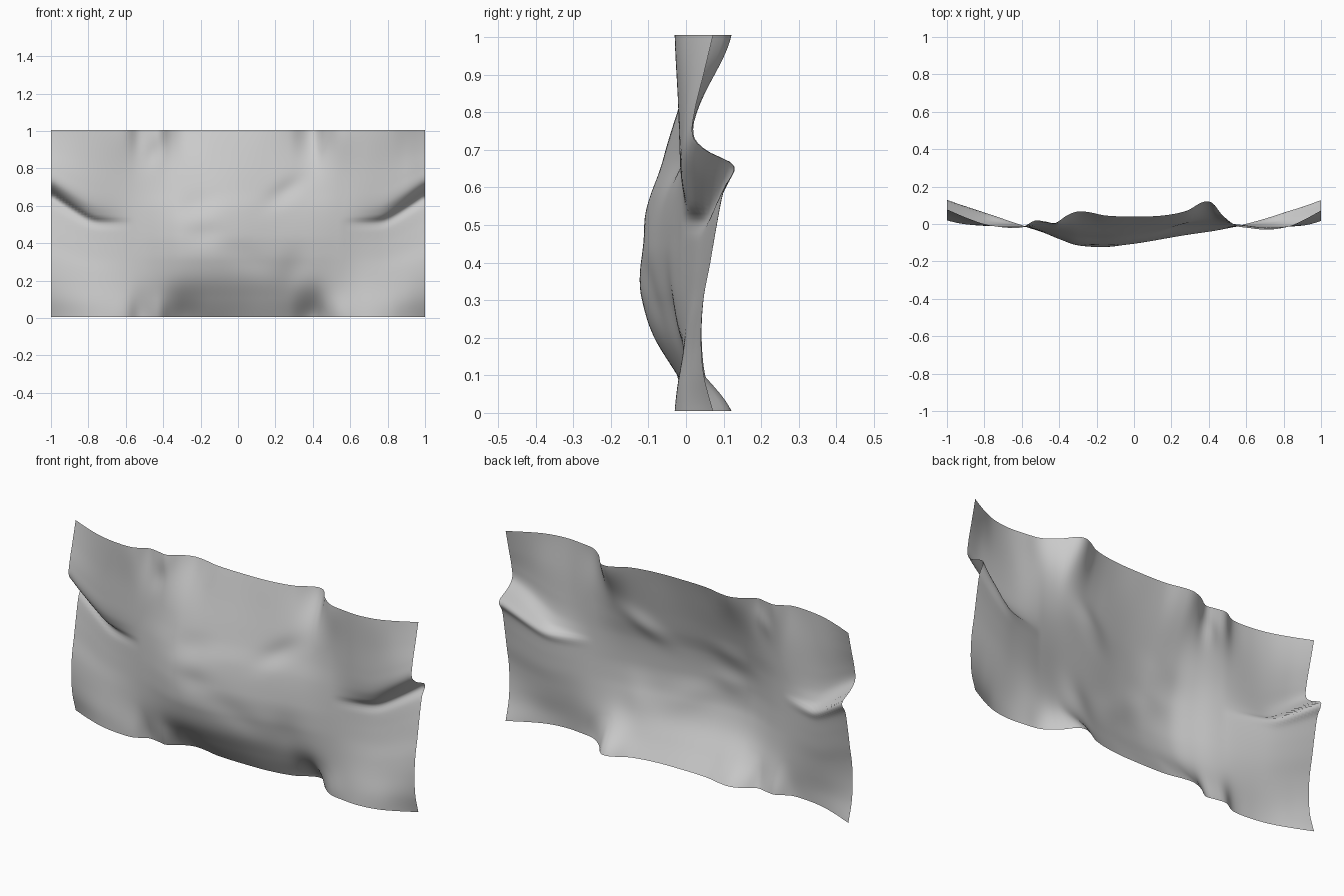
import bpy, bmesh, math

if "Cube" in bpy.data.objects:
    bpy.data.objects.remove(bpy.data.objects["Cube"])

NX, NZ = 120, 80


def curve(pts, t):
    """Smooth cubic interpolation through (position, value) pairs."""
    t = min(max(t, pts[0][0]), pts[-1][0])
    i = 0
    while i < len(pts) - 2 and t > pts[i + 1][0]:
        i += 1

    def slope(k):
        a, b = pts[max(k - 1, 0)], pts[min(k + 1, len(pts) - 1)]
        return (b[1] - a[1]) / (b[0] - a[0])
    (x0, y0), (x1, y1) = pts[i], pts[i + 1]
    h = x1 - x0
    u = (t - x0) / h
    return ((2*u**3 - 3*u**2 + 1) * y0 + (u**3 - 2*u**2 + u) * h * slope(i)
            + (3*u**2 - 2*u**3) * y1 + (u**3 - u**2) * h * slope(i + 1))


# depth profile shared by the top and bottom hems
HEM = [(-1, .078), (-.9, .035), (-.8, .0), (-.7, -.018), (-.6, -.018), (-.53, .018),
       (-.47, .012), (-.42, .005), (-.36, .045), (-.3, .067), (-.24, .063), (-.15, .045),
       (0, .04), (.15, .045), (.28, .07), (.37, .118), (.42, .112), (.47, .05),
       (.54, -.005), (.62, -.022), (.72, -.03), (.82, -.015), (.9, .018), (1, .072)]
# broad hem shape that carries on into the sheet once small wrinkles fade
BROAD = [(-1, .078), (-.9, .035), (-.75, -.008), (-.6, -.008), (-.4, .025), (-.2, .05),
         (0, .042), (.2, .052), (.38, .065), (.55, .012), (.7, -.025), (.9, .018), (1, .072)]
# depth profile across the middle belly
BELLY = [(-1, .04), (-.75, .012), (-.6, -.012), (-.5, -.04), (-.4, -.08), (-.3, -.115),
         (-.15, -.125), (0, -.108), (.2, -.072), (.4, -.042), (.6, -.005),
         (.75, .012), (1, .04)]
# how strongly the hem shape holds at each height
HOLD = [(0, 1), (.1, .58), (.2, .22), (.3, .04), (.37, 0), (.44, .01), (.57, .14),
        (.67, .35), (.77, .54), (.88, .76), (1, 1)]
# pinched fold running in from both side edges
FOLD = [(0, 0), (.1, -.012), (.2, -.007), (.3, .005), (.4, .025), (.5, .04),
        (.6, .056), (.66, .076), (.70, .0), (.735, -.036), (.8, -.036), (.9, -.018), (1, 0)]
# small soft dents: x, z, radius x, radius z, tilt, depth
DENTS = [(-.22, .6, .12, .06, .2, .012), (-.18, .44, .1, .06, .1, .01),
         (.25, .67, .12, .05, .6, .014), (.3, .25, .08, .12, -.3, .014),
         (-.45, .88, .04, .07, -.3, .01), (.05, .32, .14, .07, -.5, .008)]


def depth(x, z):
    w = curve(HOLD, z)
    fine = math.exp(-(z / .11) ** 2) + math.exp(-((1 - z) / .15) ** 2)
    broad = curve(BROAD, x)
    y = broad * w + curve(BELLY, x) * (1 - w) + (curve(HEM, x) - broad) * fine
    a = abs(x)
    if a > .55:
        g = (a - .55) / .45
        g = g * g * (3 - 2 * g) * .5 + g * .5
        crease = .525 + .16 * (math.sqrt((a - .78) ** 2 + .002) + a - .78) / .45
        zz = z * .69 / crease if z < crease else .69 + (z - crease) * .31 / (1 - crease)
        y += g * curve(FOLD, zz)
    for cx, cz, rx, rz, tilt, d in DENTS:
        dx, dz = x - cx, z - cz
        u = (dx * math.cos(tilt) + dz * math.sin(tilt)) / rx
        v = (dz * math.cos(tilt) - dx * math.sin(tilt)) / rz
        y += d * math.exp(-u * u - v * v)
    return y


# draped sheet
bm = bmesh.new()
rows = []
for j in range(NZ + 1):
    z = j / NZ
    rows.append([bm.verts.new((x, depth(x, z), .005 + z))
                 for x in (-1 + 2 * i / NX for i in range(NX + 1))])
for j in range(NZ):
    for i in range(NX):
        f = bm.faces.new((rows[j][i], rows[j][i + 1], rows[j + 1][i + 1], rows[j + 1][i]))
        f.smooth = True
mesh = bpy.data.meshes.new("draped_sheet")
bm.to_mesh(mesh)
bm.free()
sheet = bpy.data.objects.new("draped_sheet", mesh)
bpy.context.collection.objects.link(sheet)
